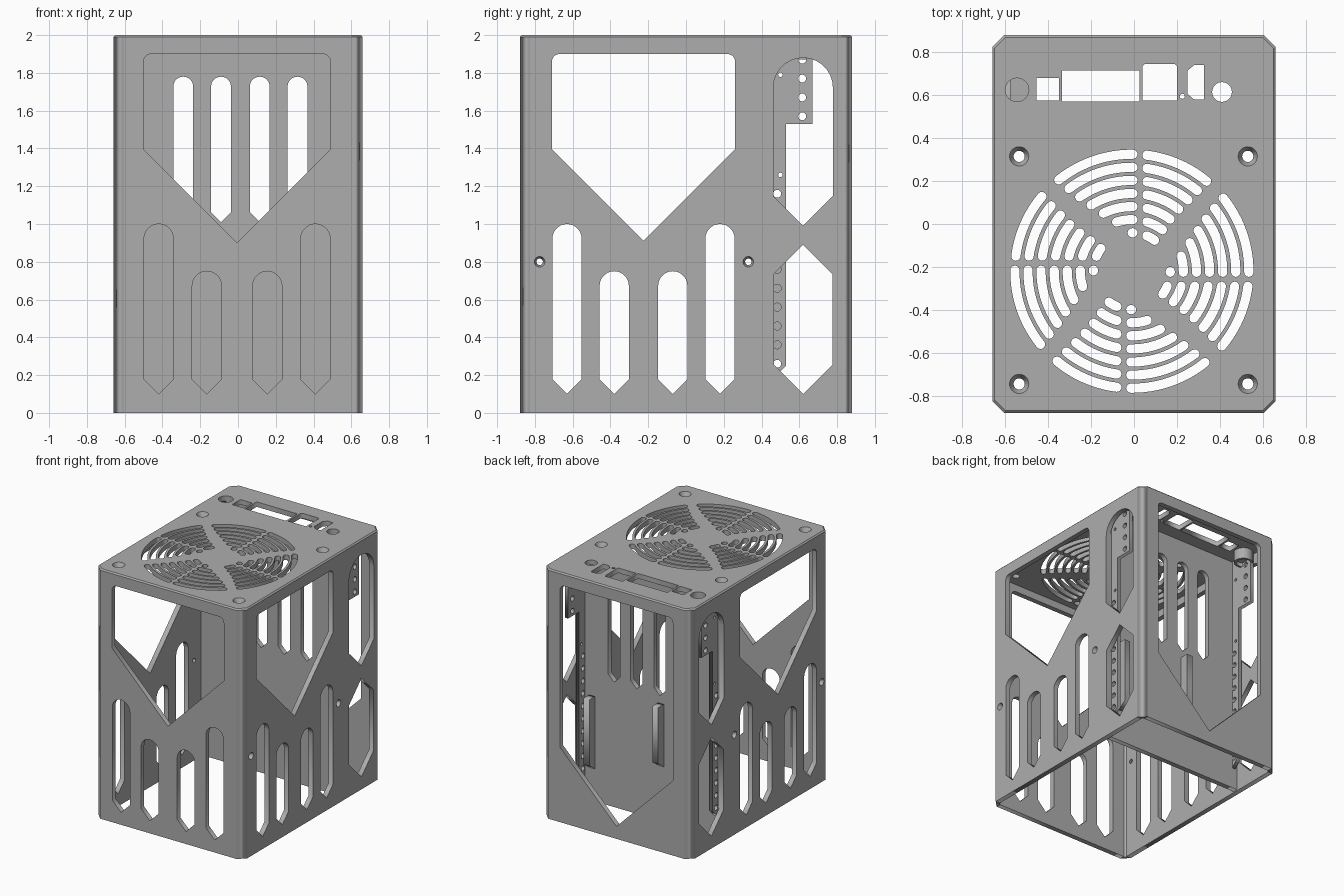
import bpy, bmesh
from math import sin, cos, pi, radians, asin
from mathutils import Matrix

cube = bpy.data.objects.get("Cube")
if cube:
    bpy.data.objects.remove(cube, do_unlink=True)

HX, HY, H, T, CH, BEV = 0.66, 0.88, 2.0, 0.04, 0.055, 0.01

grey = bpy.data.materials.new("plain_grey")
grey.use_nodes = True
COLOUR = (0.42, 0.42, 0.42, 1)
grey.diffuse_color = COLOUR
bsdf = grey.node_tree.nodes["Principled BSDF"]
bsdf.inputs["Base Color"].default_value = COLOUR
bsdf.inputs["Roughness"].default_value = 0.6


def finish(name, mesh, matrix=Matrix()):
    mesh.transform(matrix)
    bm = bmesh.new()
    bm.from_mesh(mesh)
    bmesh.ops.remove_doubles(bm, verts=bm.verts, dist=0.0001)
    bmesh.ops.recalc_face_normals(bm, faces=bm.faces)
    bm.to_mesh(mesh)
    bm.free()
    mesh.materials.clear()
    mesh.materials.append(grey)
    obj = bpy.data.objects.new(name, mesh)
    bpy.context.collection.objects.link(obj)
    return obj


def plate(name, loops, thickness, matrix):
    """Flat plate: first loop is the outline, the others are holes."""
    cu = bpy.data.curves.new(name, 'CURVE')
    cu.dimensions = '2D'
    cu.fill_mode = 'BOTH'
    cu.extrude = thickness / 2
    for loop in loops:
        sp = cu.splines.new('POLY')
        sp.points.add(len(loop) - 1)
        for p, (u, v) in zip(sp.points, loop):
            p.co = (u, v, 0, 1)
        sp.use_cyclic_u = True
    tmp = bpy.data.objects.new(name + "_curve", cu)
    bpy.context.collection.objects.link(tmp)
    dg = bpy.context.evaluated_depsgraph_get()
    mesh = bpy.data.meshes.new_from_object(tmp.evaluated_get(dg))
    bpy.data.objects.remove(tmp, do_unlink=True)
    return finish(name, mesh, matrix)


def facing_y(y):
    return Matrix(((1, 0, 0, 0), (0, 0, -1, y), (0, 1, 0, 0), (0, 0, 0, 1)))


def facing_x(x):
    return Matrix(((0, 0, 1, x), (1, 0, 0, 0), (0, 1, 0, 0), (0, 0, 0, 1)))


def flat(z):
    return Matrix.Translation((0, 0, z))


def arc(cx, cy, r, a0, a1, n):
    return [(cx + r * cos(a0 + (a1 - a0) * i / n), cy + r * sin(a0 + (a1 - a0) * i / n))
            for i in range(n + 1)]


def circle(cx, cy, r, n=24):
    return arc(cx, cy, r, 0, 2 * pi, n)[:-1]


def rect(x0, x1, y0, y1):
    return [(x0, y0), (x1, y0), (x1, y1), (x0, y1)]


def slot(cx, top, w, tip=0.1):
    """Round-topped slot with a pointed lower end."""
    r = w / 2
    return arc(cx, top - r, r, 0, pi, 14) + [(cx - r, tip + r), (cx, tip), (cx + r, tip + r)]


def window(cx, hw, top, tip, r=0.04):
    """Large window with rounded upper corners and a pointed lower end."""
    return (arc(cx + hw - r, top - r, r, 0, pi / 2, 5)
            + arc(cx - hw + r, top - r, r, pi / 2, pi, 5)
            + [(cx - hw, tip + hw), (cx, tip), (cx + hw, tip + hw)])


def funnel(name, r0, r1, depth, matrix, n=24):
    """Conical seat of a countersunk screw hole, widest at local z = 0."""
    bm = bmesh.new()
    a = [bm.verts.new((x, y, 0)) for x, y in circle(0, 0, r0, n)]
    b = [bm.verts.new((x, y, -depth)) for x, y in circle(0, 0, r1, n)]
    c = [bm.verts.new((x, y, -depth)) for x, y in circle(0, 0, r0, n)]
    for i in range(n):
        j = (i + 1) % n
        bm.faces.new((a[i], a[j], b[j], b[i]))
        bm.faces.new((b[i], b[j], c[j], c[i]))
        bm.faces.new((c[i], c[j], a[j], a[i]))
    mesh = bpy.data.meshes.new(name)
    bm.to_mesh(mesh)
    bm.free()
    finish(name, mesh, matrix)


def octagon(d):
    x, y, c = HX - d, HY - d, CH - d * 0.4
    return [(x - c, -y), (x, c - y), (x, y - c), (x - c, y),
            (c - x, y), (-x, y - c), (-x, c - y), (c - x, -y)]


# Front and back walls
top = H - BEV
face = rect(-HX + CH, HX - CH, 0, top)
low_slots = [slot(c, t, 0.155) for c, t in ((-0.42, 1), (-0.165, 0.75), (0.155, 0.75), (0.41, 1))]
plate("front_wall", [face, window(-0.005, 0.495, 1.9, 0.9)] + low_slots, T, facing_y(-HY + T / 2))
plate("back_wall", [face, window(0, 0.5, 1.9, 0.1)], T, facing_y(HY - T / 2))

# Side walls with windows, slots and countersunk screw holes
SCREWS = (-0.775, 0.33)
side = [rect(-HY + CH, HY - CH, 0, top), window(-0.225, 0.485, 1.9, 0.91)]
side += [slot(c, t, 0.155) for c, t in ((-0.63, 1), (-0.38, 0.75), (-0.07, 0.75), (0.18, 1))]
side += [slot(0.62, 1.88, 0.315, 0.99)]
side += [[(0.62, 0.1), (0.775, 0.255), (0.775, 0.735), (0.62, 0.89), (0.465, 0.735), (0.465, 0.255)]]
side += [circle(y, 0.8, 0.028) for y in SCREWS]
for s, label in ((1, "left"), (-1, "right")):
    plate(label + "_wall", side, T, facing_x(s * (HX - T / 2)))
    for i, y in enumerate(SCREWS):
        funnel(f"{label}_screw_seat_{i + 1}", 0.028, 0.017, T,
               Matrix.Translation((s * HX, y, 0.8)) @ Matrix.Rotation(s * pi / 2, 4, 'Y'))

# Chamfered corner posts
for sx in (1, -1):
    for sy in (1, -1):
        post = [(HX - CH, HY), (HX, HY - CH), (HX - T, HY - CH), (HX - T, HY - T), (HX - CH, HY - T)]
        name = ("back_" if sy > 0 else "front_") + ("left" if sx > 0 else "right") + "_corner"
        plate(name, [[(sx * x, sy * y) for x, y in post]], top, flat(top / 2))

# Bevelled rim around the top
bm = bmesh.new()
rows = [[bm.verts.new((x, y, z)) for x, y in octagon(d)] for d, z in ((0, top), (BEV, H))]
for i in range(8):
    j = (i + 1) % 8
    bm.faces.new((rows[0][i], rows[0][j], rows[1][j], rows[1][i]))
rim = bpy.data.meshes.new("top_rim")
bm.to_mesh(rim)
bm.free()
finish("top_rim", rim)

# Fan grille: rings of curved slots broken by eight spokes
FX, FY, CAP = -0.01, -0.22, 0.0215


def curved_slot(r, a0, a1):
    loop = arc(FX, FY, r + CAP, a0, a1, 12)
    loop += arc(FX + r * cos(a1), FY + r * sin(a1), CAP, a1, a1 + pi, 8)[1:-1]
    loop += arc(FX, FY, r - CAP, a1, a0, 12)
    return loop + arc(FX + r * cos(a0), FY + r * sin(a0), CAP, a0 + pi, a0 + 2 * pi, 8)[1:-1]


grille = []
for k in range(7):
    r = 0.545 - 0.061 * k
    off = 0.06 + 0.068 * (k / 6) ** 1.5
    for q in range(4):
        mid = pi / 2 * q
        start = mid - asin(0.005 / r)
        grille.append(curved_slot(r, start, max(start + 0.02, mid + pi / 4 - asin(off / r))))
        grille.append(curved_slot(r, mid - pi / 4 + asin(min(0.05, 0.15 * r) / r),
                                  mid - asin(0.07 / r)))

# Top plate with connector openings, button well and screw holes
TOP_SCREWS = [(x, y) for x in (-0.535, 0.53) for y in (0.315, -0.745)]
BX, BY = -0.545, 0.625
ports = [rect(-0.455, -0.35, 0.575, 0.68), rect(-0.335, 0.025, 0.57, 0.715),
         [(0.04, 0.575), (0.2, 0.575), (0.2, 0.735), (0.19, 0.745), (0.05, 0.745), (0.04, 0.735)],
         [(0.28, 0.58), (0.325, 0.58), (0.325, 0.74), (0.28, 0.74), (0.25, 0.715), (0.25, 0.605)],
         circle(0.225, 0.595, 0.012, 12), circle(0.41, 0.615, 0.046), circle(BX, BY, 0.055)]
plate("top_plate", [octagon(BEV)] + grille + ports + [circle(x, y, 0.045) for x, y in TOP_SCREWS],
      T, flat(H - T / 2))
for i, (x, y) in enumerate(TOP_SCREWS):
    funnel(f"top_screw_seat_{i + 1}", 0.045, 0.026, T, Matrix.Translation((x, y, H)))
plate("button_tube", [circle(BX, BY, 0.072), circle(BX, BY, 0.055)], 0.09, flat(H - T - 0.045))
plate("button_floor", [circle(BX, BY, 0.06)], 0.02, flat(H - 0.09))

# Inner dividing panel with vent slots
PY = 0.46
vents = [slot(c, 1.78, 0.105, 1.01) for c in (-0.29, -0.09, 0.115, 0.315)]
plate("divider_panel", [rect(-HX + T, HX - T, 0.01, H - T)] + vents, T, facing_y(PY - T / 2))

# Perforated rails behind the panel, one by each side wall
rail = [[(PY, 0.18), (0.53, 0.25), (0.53, 1.53), (0.67, 1.53), (0.67, H - T), (PY, H - T)]]
rail += [circle(0.483, 0.26 + 0.1 * i, 0.021, 16) for i in range(10)]
rail += [circle(0.615, 1.57 + 0.1 * i, 0.021, 16) for i in range(4)]
rail += [circle(0.5, z, 0.012, 12) for z in (1.26, 1.79)]
for s, label in ((1, "left"), (-1, "right")):
    plate(label + "_rail", rail, 0.03, facing_x(s * 0.59))

# Upright clips on the rear of the panel
for name, x, z0, z1 in (("outer_clip", 0.51, 0.27, 0.85), ("inner_clip", -0.1, 0.45, 0.95)):
    plate(name, [[(PY, z0), (0.53, z0 + 0.05), (0.53, z1), (PY, z1)]], 0.05, facing_x(x))
